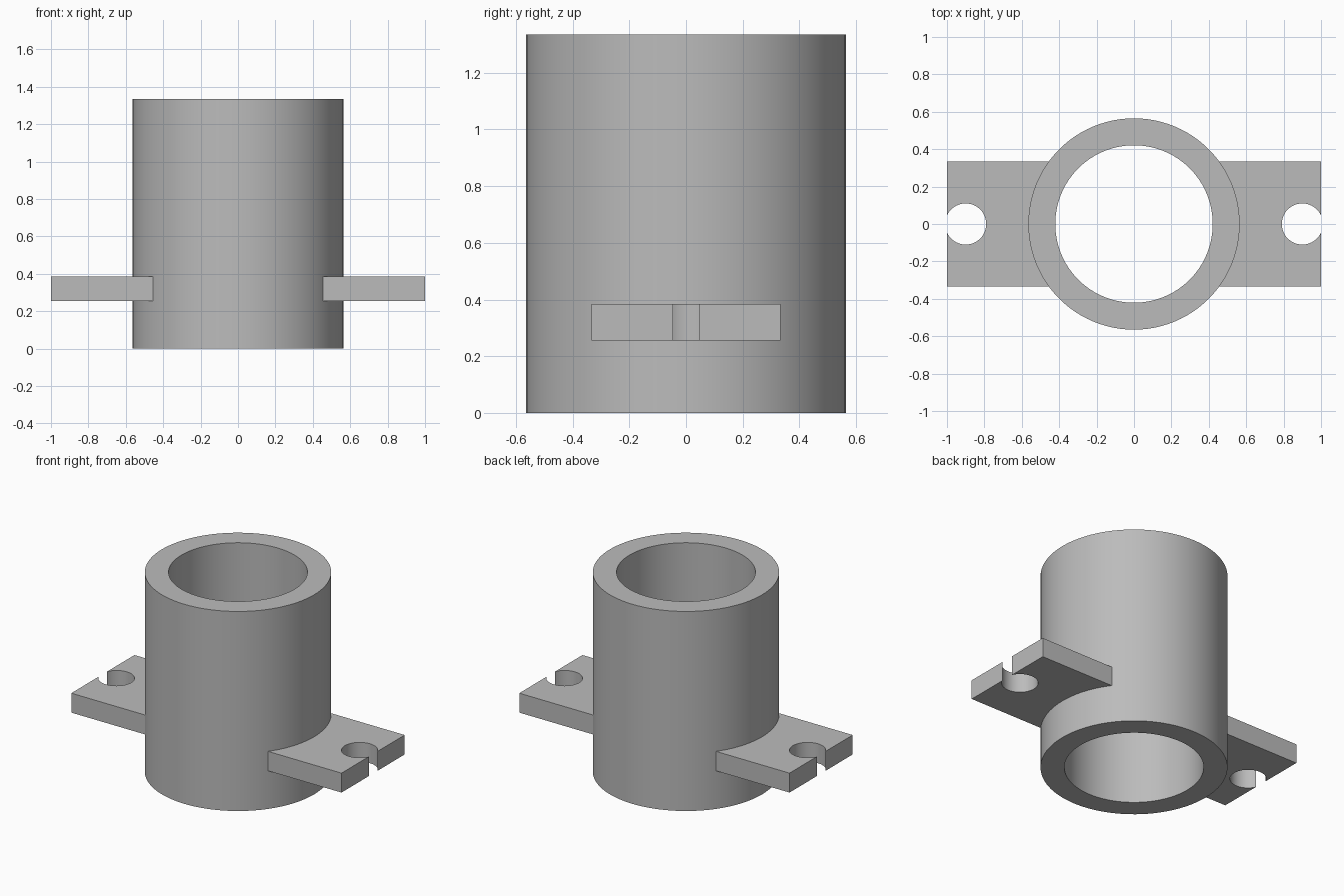
import bpy, bmesh
from math import sin, cos, pi, asin

cube = bpy.data.objects.get("Cube")
if cube:
    bpy.data.objects.remove(cube, do_unlink=True)

OUTER, INNER, HEIGHT = 0.565, 0.421, 1.335
TAB_LOW, TAB_HIGH, TAB_HALF = 0.255, 0.385, 0.334
HOLE_X, HOLE_R = 0.9, 0.11

grey = bpy.data.materials.new("plain grey")
grey.use_nodes = True
colour = (0.5, 0.5, 0.5, 1)
grey.diffuse_color = colour
grey.node_tree.nodes["Principled BSDF"].inputs["Base Color"].default_value = colour


def arc(cx, radius, start, end, steps):
    angles = [start + (end - start) * i / steps for i in range(steps + 1)]
    return [(cx + radius * cos(a), radius * sin(a)) for a in angles]


def finish(name, bm):
    bmesh.ops.recalc_face_normals(bm, faces=bm.faces)
    mesh = bpy.data.meshes.new(name)
    bm.to_mesh(mesh)
    bm.free()
    mesh.materials.append(grey)
    obj = bpy.data.objects.new(name, mesh)
    bpy.context.collection.objects.link(obj)
    bpy.ops.object.select_all(action="DESELECT")
    obj.select_set(True)
    bpy.context.view_layer.objects.active = obj
    bpy.ops.object.shade_smooth_by_angle(angle=pi / 6)
    return obj


# Hollow tube: rectangular wall section spun around z
bm = bmesh.new()
section = [(INNER, 0), (OUTER, 0), (OUTER, HEIGHT), (INNER, HEIGHT)]
verts = [bm.verts.new((r, 0, z)) for r, z in section]
edges = [bm.edges.new((verts[i], verts[i - 1])) for i in range(4)]
bmesh.ops.spin(bm, geom=verts + edges, cent=(0, 0, 0), axis=(0, 0, 1),
               angle=2 * pi, steps=96, use_merge=True)
bmesh.ops.remove_doubles(bm, verts=bm.verts, dist=1e-4)
finish("tube", bm)

# Mounting tabs: plates following the tube, with a hole open at the outer end
seat_r = OUTER - 0.01
seat = asin(TAB_HALF / seat_r)
gap = pi - asin((HOLE_R ** 2 - (1 - HOLE_X) ** 2) ** 0.5 / HOLE_R)
mouth = pi - gap
outline = (arc(0, seat_r, seat, -seat, 24)
           + [(1, -TAB_HALF)]
           + arc(HOLE_X, HOLE_R, -mouth, mouth - 2 * pi, 40)
           + [(1, TAB_HALF)])
for name, side in (("left_tab", 1), ("right_tab", -1)):
    bm = bmesh.new()
    face = bm.faces.new([bm.verts.new((side * x, y, TAB_LOW)) for x, y in outline])
    top = bmesh.ops.extrude_face_region(bm, geom=[face], use_keep_orig=True)["geom"]
    bmesh.ops.translate(bm, vec=(0, 0, TAB_HIGH - TAB_LOW),
                        verts=[v for v in top if isinstance(v, bmesh.types.BMVert)])
    finish(name, bm)
